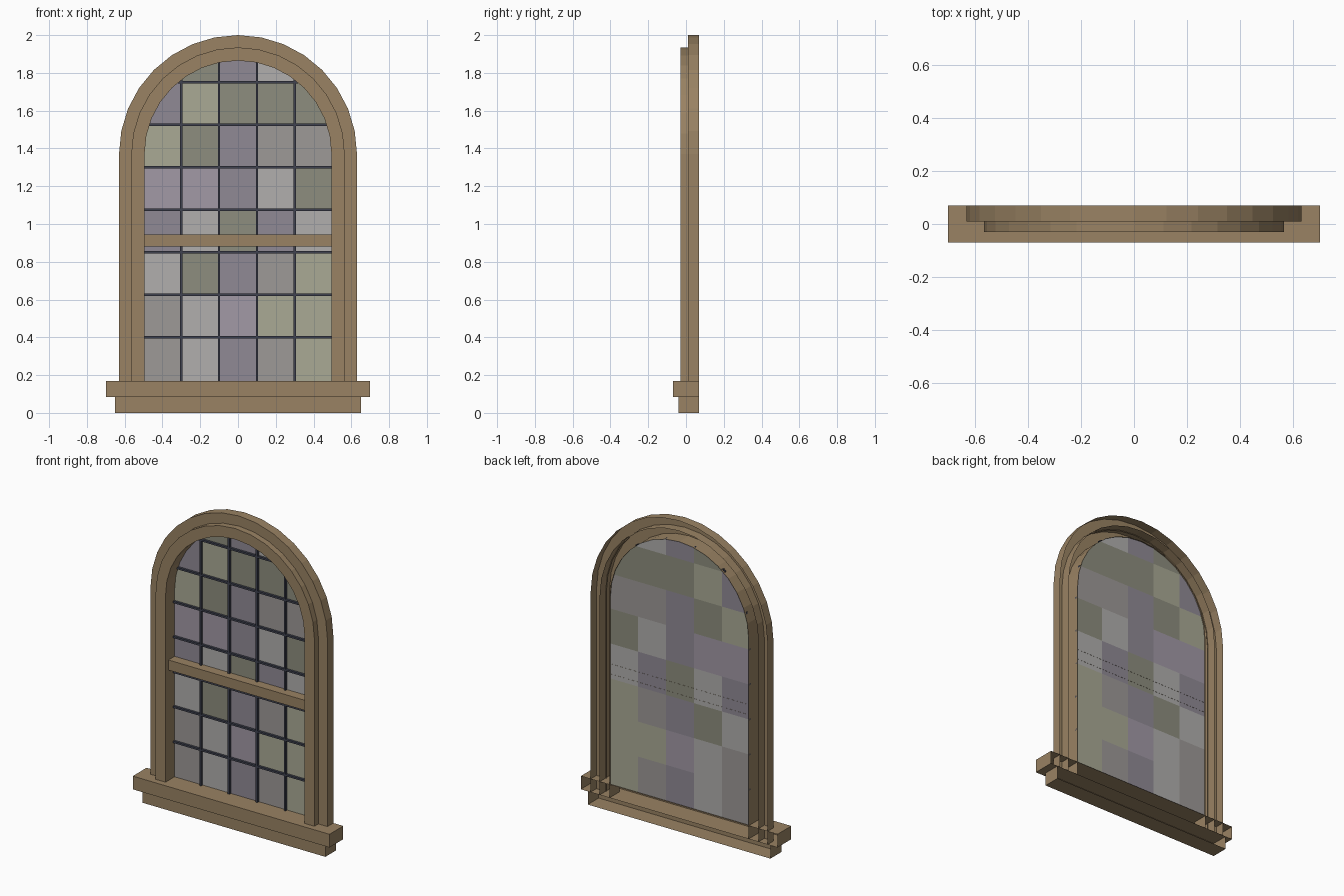
import bpy, bmesh
from math import pi, cos, sin, sqrt

cube = bpy.data.objects.get("Cube")
if cube:
    bpy.data.objects.remove(cube, do_unlink=True)

SPRING = 1.37        # height where the arch starts
OPENING = 0.495      # half width of the glazed opening
SILL_TOP, SILL_LOW = 0.17, 0.085
BACK, GLASS_Y = 0.07, 0.062
ARCH_STEPS = 16
COLUMNS = [-0.3, -0.1, 0.1, 0.3]
ROWS = [0.4 + 0.225 * i for i in range(7)]


def material(name, rgb):
    mat = bpy.data.materials.new(name)
    mat.use_nodes = True
    colour = (*rgb, 1)
    mat.diffuse_color = colour
    mat.node_tree.nodes["Principled BSDF"].inputs["Base Color"].default_value = colour
    return mat


def make_object(name, bm, mats):
    mesh = bpy.data.meshes.new(name)
    bm.to_mesh(mesh)
    bm.free()
    for mat in mats:
        mesh.materials.append(mat)
    obj = bpy.data.objects.new(name, mesh)
    bpy.context.collection.objects.link(obj)
    return obj


def add_box(bm, x, y, z):
    """Box with an open back, from (low, high) ranges."""
    new = bmesh.ops.create_cube(bm, size=1)["verts"]
    for v in new:
        v.co = [lo + (c + 0.5) * (hi - lo) for c, (lo, hi) in zip(v.co, (x, y, z))]
    faces = {f for v in new for f in v.link_faces}
    back = [f for f in faces if all(abs(v.co.y - y[1]) < 1e-5 for v in f.verts)]
    bmesh.ops.delete(bm, geom=back, context="FACES_ONLY")


def box(name, x, y, z, mat):
    bm = bmesh.new()
    add_box(bm, x, y, z)
    return make_object(name, bm, [mat])


def arch_path(radius, bottom):
    """Points (x, z) up one side, over the arch and down the other."""
    arc = [pi * i / ARCH_STEPS for i in range(ARCH_STEPS + 1)]
    curve = [(radius * cos(a), SPRING + radius * sin(a)) for a in arc]
    return [(radius, bottom), *curve, (-radius, bottom)]


def arch_frame(name, profile, mat):
    """Sweep a (radius, y) profile along the arch."""
    bm = bmesh.new()
    rails = [[bm.verts.new((x, y, z)) for x, z in arch_path(r, SILL_LOW)]
             for r, y in profile]
    for a, b in zip(rails, rails[1:]):
        for i in range(len(a) - 1):
            bm.faces.new((a[i], a[i + 1], b[i + 1], b[i]))
    return make_object(name, bm, [mat])


wood = material("wood", (0.32, 0.225, 0.125))
lead = material("lead", (0.05, 0.055, 0.08))
tints = {
    "o": material("olive_glass", (0.27, 0.27, 0.21)),
    "k": material("straw_glass", (0.40, 0.40, 0.30)),
    "p": material("pale_glass", (0.44, 0.43, 0.42)),
    "m": material("mauve_glass", (0.28, 0.255, 0.30)),
    "l": material("lilac_glass", (0.36, 0.32, 0.38)),
    "g": material("grey_glass", (0.34, 0.32, 0.31)),
}

# Stepped arched frame
arch_frame("outer_frame", [(0.63, BACK), (0.63, 0.01), (0.56, 0.01)], wood)
arch_frame("inner_frame", [(0.565, BACK), (0.565, -0.03),
                           (OPENING, -0.03), (OPENING, BACK)], wood)

# Sill, apron below it and the meeting rail
box("sill", (-0.7, 0.7), (-0.07, BACK), (SILL_LOW, SILL_TOP), wood)
box("sill_apron", (-0.65, 0.65), (-0.04, BACK), (0, SILL_LOW), wood)
box("meeting_rail", (-OPENING, OPENING), (0, GLASS_Y + 0.001), (0.88, 0.945), wood)

# Glass sheet cut into tinted panes, one letter per pane from the bottom row up
PANES = ["gpmgk", "gplkk", "polgk".replace("l", "m", 1), "mpomp",
         "llmpo", "kompg".replace("p", "g"), "mkooo", "oompp"]
bm = bmesh.new()
bm.faces.new([bm.verts.new((x, GLASS_Y, z)) for x, z in arch_path(OPENING, SILL_TOP)])
cuts = [((x, 0, 0), (1, 0, 0)) for x in COLUMNS] + [((0, 0, z), (0, 0, 1)) for z in ROWS]
for point, normal in cuts:
    bmesh.ops.bisect_plane(bm, geom=bm.verts[:] + bm.edges[:] + bm.faces[:],
                           plane_co=point, plane_no=normal)
keys = list(tints)
for f in bm.faces:
    c = f.calc_center_median()
    col = sum(c.x > x for x in COLUMNS)
    row = sum(c.z > z for z in ROWS)
    f.material_index = keys.index(PANES[row][col])
    if f.normal.y > 0:
        f.normal_flip()
make_object("glass_panes", bm, tints.values())

# Lead bars, trimmed to the arch
HALF = 0.006
depth = (GLASS_Y - 0.016, GLASS_Y - 0.001)
bm = bmesh.new()
for x in COLUMNS:
    add_box(bm, (x - HALF, x + HALF), depth,
            (SILL_TOP, SPRING + sqrt(OPENING ** 2 - x ** 2)))
for z in ROWS:
    half = sqrt(OPENING ** 2 - max(z - SPRING, 0) ** 2)
    add_box(bm, (-half, half), depth, (z - HALF, z + HALF))
make_object("lead_bars", bm, [lead])
